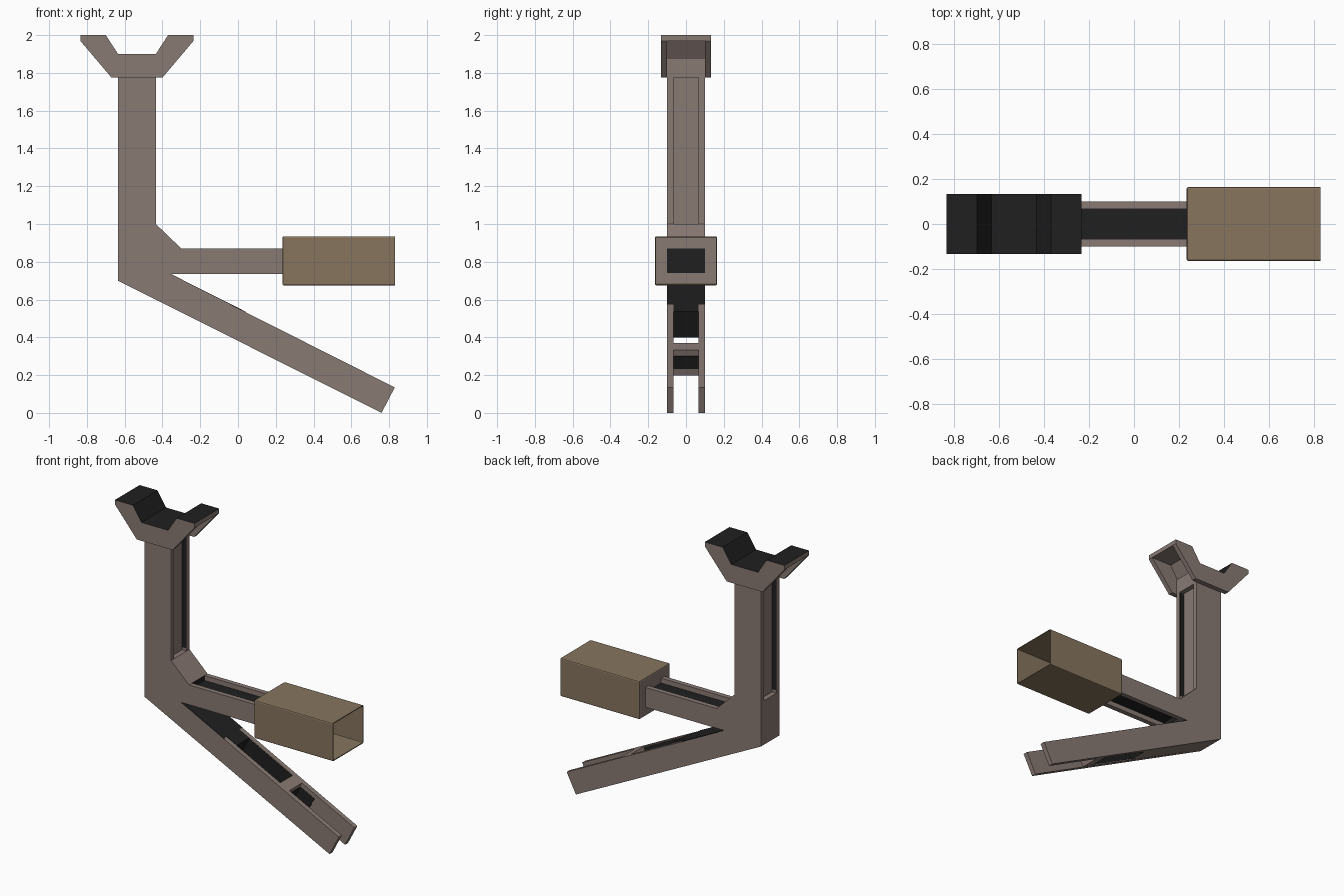
import bpy, bmesh

if "Cube" in bpy.data.objects:
    bpy.data.objects.remove(bpy.data.objects["Cube"])


def material(name, rgb):
    m = bpy.data.materials.new(name)
    m.diffuse_color = (*rgb, 1)
    m.use_nodes = True
    m.node_tree.nodes["Principled BSDF"].inputs["Base Color"].default_value = m.diffuse_color
    return m


BROWN = material("grey_brown", (0.25, 0.195, 0.175))
TAN = material("tan", (0.245, 0.178, 0.112))
BLACK = material("black", (0.014, 0.014, 0.014))


def finish(name, bm, mats):
    bmesh.ops.recalc_face_normals(bm, faces=bm.faces)
    me = bpy.data.meshes.new(name)
    bm.to_mesh(me)
    bm.free()
    ob = bpy.data.objects.new(name, me)
    bpy.context.collection.objects.link(ob)
    for m in mats:
        me.materials.append(m)
    return ob


def prism(name, profile, y0, y1, *mats, rule=None):
    """Extrude an x-z outline from y0 to y1; rule(normal) picks the second colour."""
    bm = bmesh.new()
    f = bm.faces.new([bm.verts.new((x, y0, z)) for x, z in profile])
    ext = bmesh.ops.extrude_face_region(bm, geom=[f])["geom"]
    for v in ext:
        if isinstance(v, bmesh.types.BMVert):
            v.co.y = y1
    bmesh.ops.recalc_face_normals(bm, faces=bm.faces)
    if rule:
        for face in bm.faces:
            face.normal_update()
            face.material_index = int(rule(face.normal))
    return finish(name, bm, mats)


def rect(x0, x1, z0, z1):
    return [(x0, z0), (x1, z0), (x1, z1), (x0, z1)]


def along(t, depth=0.0):
    """Point on the slanted arm: t from its root to its tip, depth 0 top to 1 bottom."""
    return (-0.36 + 1.19 * t - 0.07 * depth, 0.735 - 0.6 * t - 0.135 * depth)


def slant(t0, t1, d0=0.0, d1=1.0):
    return [along(t0, d0), along(t1, d0), along(t1, d1), along(t0, d1)]


IN, OUT, WIDE = 0.067, 0.10, 0.133

# Main side plates and cradle side plates, with dark linings on the inner faces
side = [(-0.635, 1.78), (-0.435, 1.78), (-0.435, 1.0), (-0.30, 0.87), (0.24, 0.87),
        (0.24, 0.735), (-0.36, 0.735), (0.83, 0.135), (0.76, 0), (-0.635, 0.70)]
cradle = [(-0.835, 2), (-0.70, 2), (-0.635, 1.9), (-0.435, 1.9), (-0.37, 2), (-0.235, 2),
          (-0.235, 1.97), (-0.40, 1.775), (-0.67, 1.775), (-0.835, 1.97)]
for s, tag in ((-1, "front"), (1, "back")):
    prism(f"side_plate_{tag}", side, s * IN, s * OUT, BROWN)
    prism(f"cradle_side_{tag}", cradle, s * OUT, s * WIDE, BROWN, BLACK,
          rule=lambda n: n.z > 0.3)
    prism(f"arm_lining_{tag}", slant(0.335, 0.61, 0.03, 0.97), s * (IN - 0.002), s * IN, BLACK)
    for x0, x1, e in ((-0.632, -0.60, "left"), (-0.468, -0.438, "right")):
        prism(f"post_lining_{e}_{tag}", rect(x0, x1, 1.02, 1.77),
              s * (IN - 0.002), s * IN, BLACK)

# Cradle top skin, open beneath its wings
skin = cradle[:6] + [(-0.235, 1.97), (-0.387, 1.97), (-0.452, 1.87),
                     (-0.618, 1.87), (-0.683, 1.97), (-0.835, 1.97)]
prism("cradle_skin", skin, -OUT, OUT, BROWN, BLACK, rule=lambda n: n.z > 0.3)
prism("cradle_core", rect(-0.635, -0.435, 1.775, 1.88), -OUT, OUT, BROWN)

# Recessed webs of the post and the level arm
prism("post_web", rect(-0.602, -0.468, 0.98, 1.80), -IN, IN, BROWN)
prism("level_arm_web", rect(-0.31, 0.24, 0.768, 0.837), -IN, IN, BLACK)

# Solid elbow joining post, level arm and slanted arm
elbow = [(-0.635, 1.0), (-0.435, 1.0), (-0.30, 0.87), (-0.30, 0.735), (-0.36, 0.735),
         along(0.335), along(0.335, 1), (-0.635, 0.70)]
prism("elbow", elbow, -IN, IN, BROWN, BLACK,
      rule=lambda n: n.x > 0.85)
prism("slant_arm_dark_wide", slant(0.0, 0.27, -0.015, 0.01), -OUT, OUT, BLACK)
prism("slant_arm_dark_narrow", slant(0.27, 0.335, -0.015, 0.01), -IN, IN, BLACK)

# Cross bar between the fork prongs, with dark end mark
prism("cross_bar", slant(0.61, 0.668), -IN, IN, BROWN)
prism("cross_bar_mark", slant(0.667, 0.67, 0.25, 0.75), -IN, IN, BLACK)
prism("prong_shade", slant(0.67, 0.76, 0.2, 0.8), IN - 0.002, IN, BLACK)

# Open-ended hollow box on the level arm
bm = bmesh.new()
bmesh.ops.create_cube(bm, size=1)
for v in bm.verts:
    v.co.x = 0.5325 + v.co.x * 0.595
    v.co.y *= 0.33
    v.co.z = 0.805 + v.co.z * 0.26
bmesh.ops.delete(bm, geom=[f for f in bm.faces if f.normal.x > 0.9], context="FACES_ONLY")
bmesh.ops.bevel(bm, geom=[e for e in bm.edges if not e.is_boundary],
                offset=0.008, segments=2, profile=0.5, affect="EDGES")
# keep outward normals on the open shell
bm.normal_update()
for f in bm.faces:
    f.material_index = int(f.normal.x < -0.9)
box = finish("hollow_box", bm, (TAN, BROWN))
shell = box.modifiers.new("wall", "SOLIDIFY")
shell.thickness = 0.006
shell.offset = -1
prism("box_socket", rect(0.24, 0.246, 0.74, 0.87), -OUT, OUT, BLACK)
